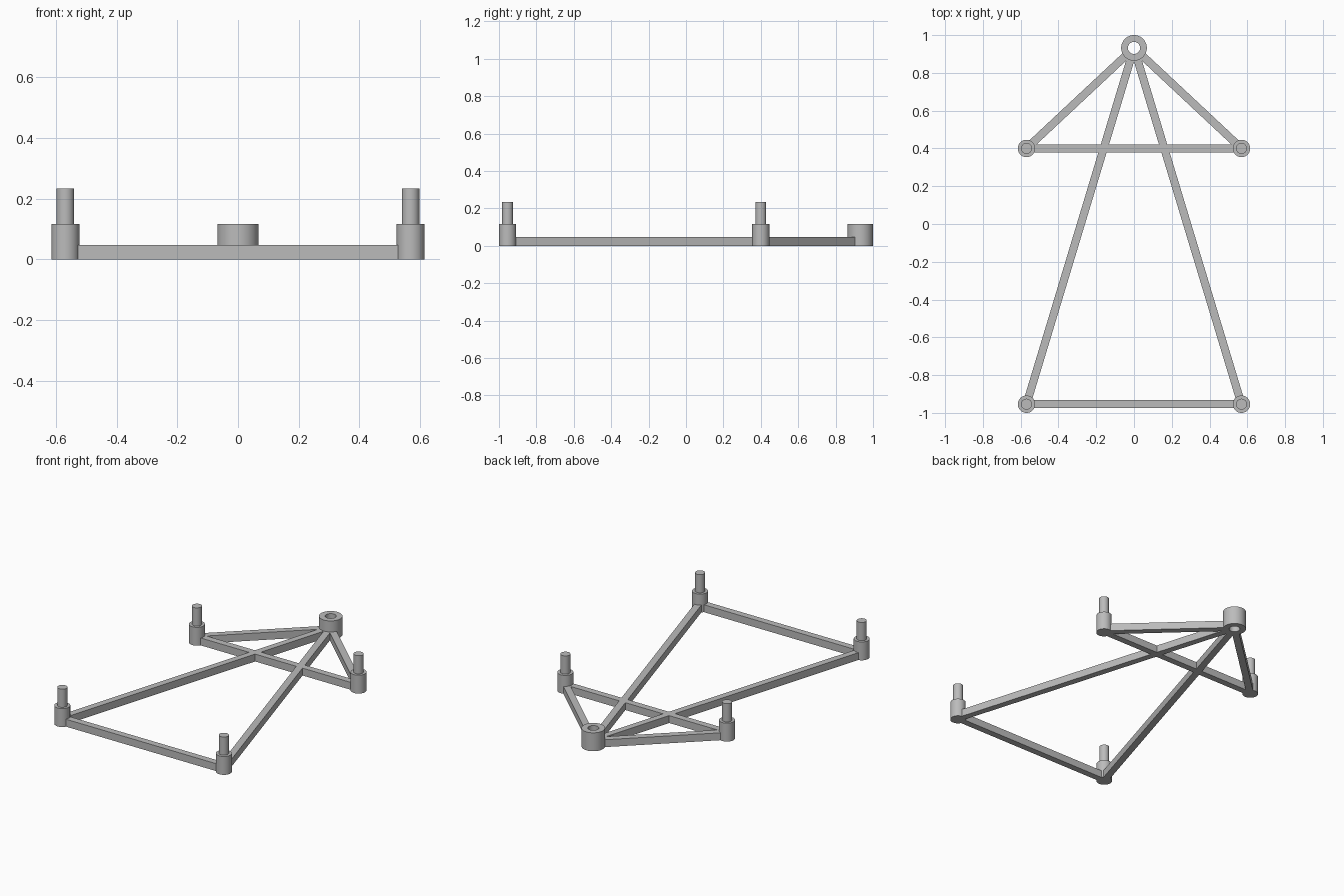
import bpy, math
from mathutils import Vector

cube = bpy.data.objects.get("Cube")
if cube:
    bpy.data.objects.remove(cube, do_unlink=True)

grey = bpy.data.materials.new("plain grey")
grey.use_nodes = True
grey.diffuse_color = (0.5, 0.5, 0.5, 1)
grey.node_tree.nodes["Principled BSDF"].inputs["Base Color"].default_value = (0.5, 0.5, 0.5, 1)

BAR_W, BAR_H = 0.042, 0.047
POST_R, POST_H = 0.046, 0.117
PIN_R, PIN_H = 0.029, 0.233
HUB_R, HOLE_R = 0.068, 0.032
HUB = Vector((0, 0.932))
X, Y_BACK, Y_FRONT = 0.569, 0.4, -0.954


def mesh_object(name, verts, faces, smooth=False):
    mesh = bpy.data.meshes.new(name)
    mesh.from_pydata(verts, [], faces)
    mesh.materials.append(grey)
    obj = bpy.data.objects.new(name, mesh)
    bpy.context.collection.objects.link(obj)
    if smooth:
        bpy.ops.object.select_all(action='DESELECT')
        obj.select_set(True)
        bpy.context.view_layer.objects.active = obj
        bpy.ops.object.shade_smooth_by_angle(angle=math.radians(35))
    return obj


def lathe(name, centre, profile, closed=False, n=48):
    """Turn a (radius, height) profile about a vertical axis."""
    verts = [(centre[0] + r * math.cos(math.tau * i / n),
              centre[1] + r * math.sin(math.tau * i / n), z)
             for r, z in profile for i in range(n)]
    k = len(profile)
    faces = [(a * n + i, a * n + (i + 1) % n,
              (a + 1) % k * n + (i + 1) % n, (a + 1) % k * n + i)
             for a in range(k if closed else k - 1) for i in range(n)]
    if not closed:
        faces += [tuple(reversed(range(n))), tuple(range((k - 1) * n, k * n))]
    return mesh_object(name, verts, faces, smooth=True)


def bar(name, start, end, trim=0.0):
    """Flat bar along the ground, shortened by trim at its start."""
    start, end = Vector(start), Vector(end)
    along = (end - start).normalized()
    start = start + along * trim
    side = Vector((-along.y, along.x)) * BAR_W / 2
    ring = [start - side, end - side, end + side, start + side]
    verts = [(p.x, p.y, z) for z in (0, BAR_H) for p in ring]
    faces = [(3, 2, 1, 0), (4, 5, 6, 7)]
    faces += [(i, (i + 1) % 4, (i + 1) % 4 + 4, i + 4) for i in range(4)]
    return mesh_object(name, verts, faces)


# Hub ring with a through hole
lathe("hub_ring", HUB, [(HUB_R, 0), (HUB_R, POST_H), (HOLE_R, POST_H), (HOLE_R, 0)], closed=True)

# Stepped corner posts and the arms that join them to the hub
post_profile = [(POST_R, 0), (POST_R, POST_H), (PIN_R, POST_H), (PIN_R, PIN_H)]
for side, sx in (("left", 1), ("right", -1)):
    for end, y in (("back", Y_BACK), ("front", Y_FRONT)):
        lathe(f"{end}_{side}_post", (sx * X, y), post_profile)
        bar(f"{end}_{side}_arm", HUB, (sx * X, y), trim=0.05)

# Cross bars between the posts
for end, y in (("back", Y_BACK), ("front", Y_FRONT)):
    bar(f"{end}_cross_bar", (-X, y), (X, y))
